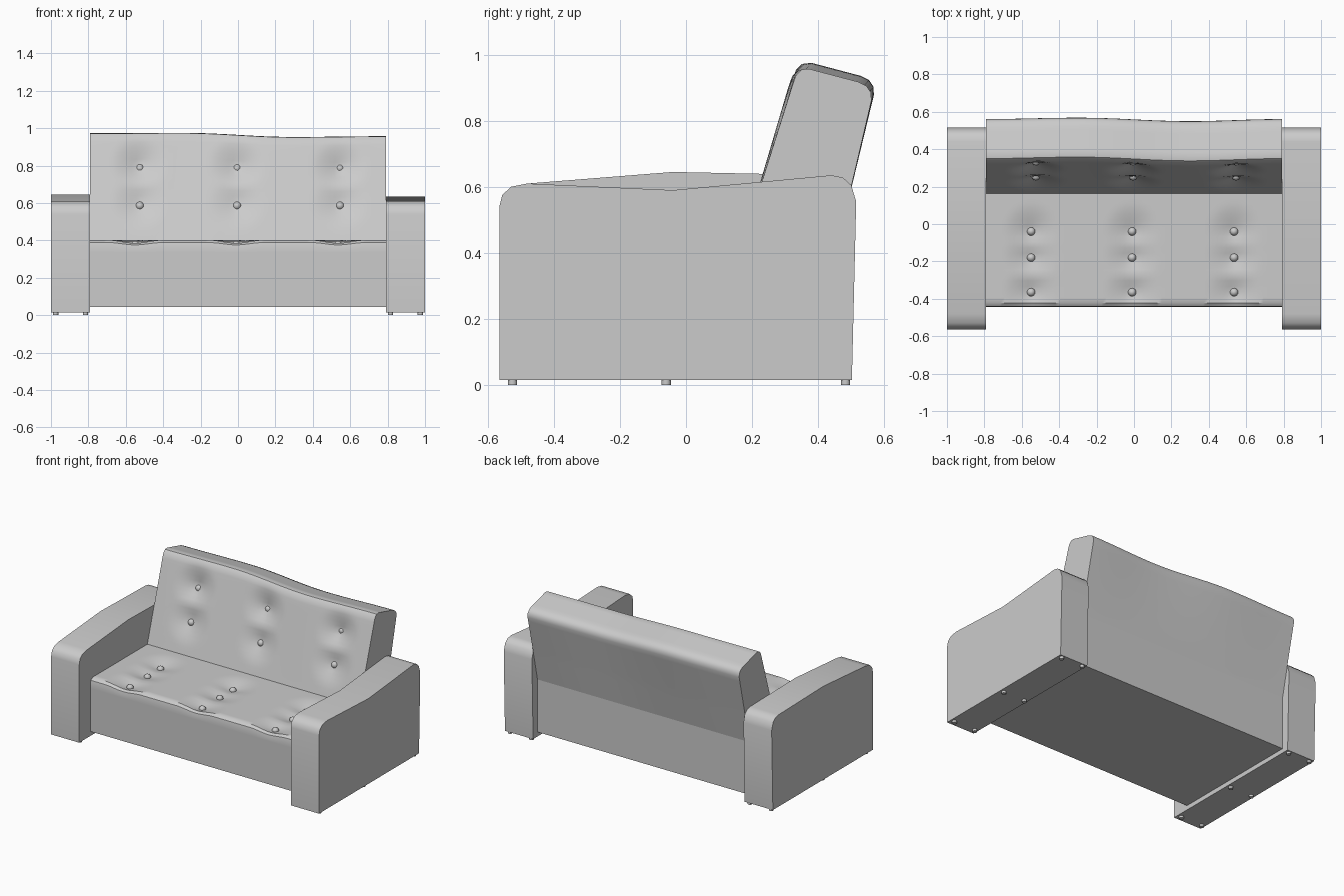
import bpy, bmesh, math
from mathutils import Vector

if "Cube" in bpy.data.objects:
    bpy.data.objects.remove(bpy.data.objects["Cube"])


def finish(name, bm, angle=38):
    bmesh.ops.recalc_face_normals(bm, faces=bm.faces[:])
    me = bpy.data.meshes.new(name)
    bm.to_mesh(me)
    bm.free()
    ob = bpy.data.objects.new(name, me)
    bpy.context.collection.objects.link(ob)
    me.shade_smooth()
    me.set_sharp_from_angle(angle=math.radians(angle))
    return ob


def refine(profile, step):
    # split long profile edges so the surface can be dented
    pts = []
    for a, b in zip(profile, profile[1:] + profile[:1]):
        a, b = Vector(a), Vector(b)
        n = max(1, math.ceil((b - a).length / step))
        pts += [tuple(a.lerp(b, i / n)) for i in range(n)]
    return pts


def loft(name, profile, x0, x1, cols=1, deform=None, angle=38):
    # sweep a closed y-z profile along x, with capped ends
    bm = bmesh.new()
    rings = []
    for i in range(cols + 1):
        x = x0 + (x1 - x0) * i / cols
        rings.append([bm.verts.new(deform(x, y, z) if deform else (x, y, z))
                      for y, z in profile])
    n = len(profile)
    for a, b in zip(rings, rings[1:]):
        for k in range(n):
            bm.faces.new((a[k], a[(k + 1) % n], b[(k + 1) % n], b[k]))
    bm.faces.new(rings[0])
    bm.faces.new(rings[-1])
    return finish(name, bm, angle)


def falloff(d, radius=0.15):
    return max(0.0, 1 - d / radius) ** 1.5


def wave(x, keys):
    # eased interpolation between (x, value) keys
    for (xa, va), (xb, vb) in zip(keys, keys[1:]):
        if x <= xb:
            t = (x - xa) / (xb - xa)
            return va + (vb - va) * (0.5 - 0.5 * math.cos(math.pi * t))
    return keys[-1][1]


# arms: same outline, different sag in the middle of the top
def arm(name, x0, x1, mid_z):
    prof = [(-0.565, 0.015), (-0.565, 0.54), (-0.556, 0.575), (-0.53, 0.60),
            (-0.48, 0.61), (-0.04, mid_z), (0.44, 0.635), (0.475, 0.628),
            (0.50, 0.605), (0.515, 0.555), (0.502, 0.015)]
    loft(name, prof, x0, x1)


arm("left_arm", -1.0, -0.79, 0.645)
arm("right_arm", 0.79, 1.0, 0.59)

# seat and base, dented under the buttons
seat_buttons = [(x, y) for x in (-0.55, -0.01, 0.535) for y in (-0.365, -0.18, -0.04)]


def seat_deform(x, y, z):
    if z > 0.36:
        z -= 0.035 * max(falloff(math.hypot(x - bx, y - by)) for bx, by in seat_buttons)
    return x, y, z


seat_profile = [(-0.445, 0.045), (-0.445, 0.365), (-0.44, 0.388), (-0.422, 0.402),
                (0.20, 0.402), (0.455, 0.40), (0.455, 0.045)]
loft("seat", refine(seat_profile, 0.03), -0.79, 0.79, 64, seat_deform)

# backrest, leaning back with an uneven top and dented front
back_buttons = [(x, y, z, d) for x in (-0.525, -0.005, 0.545)
                for y, z, d in ((0.255, 0.585, 0.035), (0.335, 0.785, 0.047))]
front_n = Vector((0.953, -0.302))
Z_KEYS = [(-0.79, 0.016), (-0.3, 0.018), (0.3, -0.004), (0.79, 0.0)]
Y_KEYS = [(-0.79, 0.0), (-0.3, 0.008), (0.3, -0.012), (0.79, 0.0)]


def back_deform(x, y, z):
    w = max(0.0, min(1.0, (z - 0.4) / 0.5))
    depth = Vector((y - 0.16, z - 0.395)).dot(front_n)
    if depth < 0.02:
        dent = max(d * falloff(math.hypot(x - bx, (z - bz - 0.012) / 0.95))
                   for bx, by, bz, d in back_buttons)
        y, z = y + dent * front_n.x, z + dent * front_n.y
    return x, y + w * wave(x, Y_KEYS), z + w * wave(x, Z_KEYS)


back_profile = [(0.16, 0.395), (0.323, 0.91), (0.333, 0.938), (0.35, 0.955), (0.372, 0.957),
                (0.52, 0.918), (0.546, 0.905), (0.56, 0.885), (0.561, 0.86),
                (0.50, 0.60), (0.455, 0.40)]
loft("backrest", refine(back_profile, 0.03), -0.79, 0.79, 64, back_deform)


# tufting buttons
def button(name, loc):
    bm = bmesh.new()
    bmesh.ops.create_uvsphere(bm, u_segments=16, v_segments=10, radius=0.022)
    finish(name, bm).location = loc


for bx, by in seat_buttons:
    button("seat_button", (bx, by, 0.374))
for bx, by, bz, d in back_buttons:
    button("back_button", (bx, by, bz))

# small round feet under the arms
for side in (-1, 1):
    for x in (0.815, 0.975):
        for y in (-0.525, -0.06, 0.483):
            bm = bmesh.new()
            bmesh.ops.create_cone(bm, cap_ends=True, segments=12, radius1=0.014,
                                  radius2=0.014, depth=0.018)
            finish("foot", bm).location = (side * x, y, 0.009)
